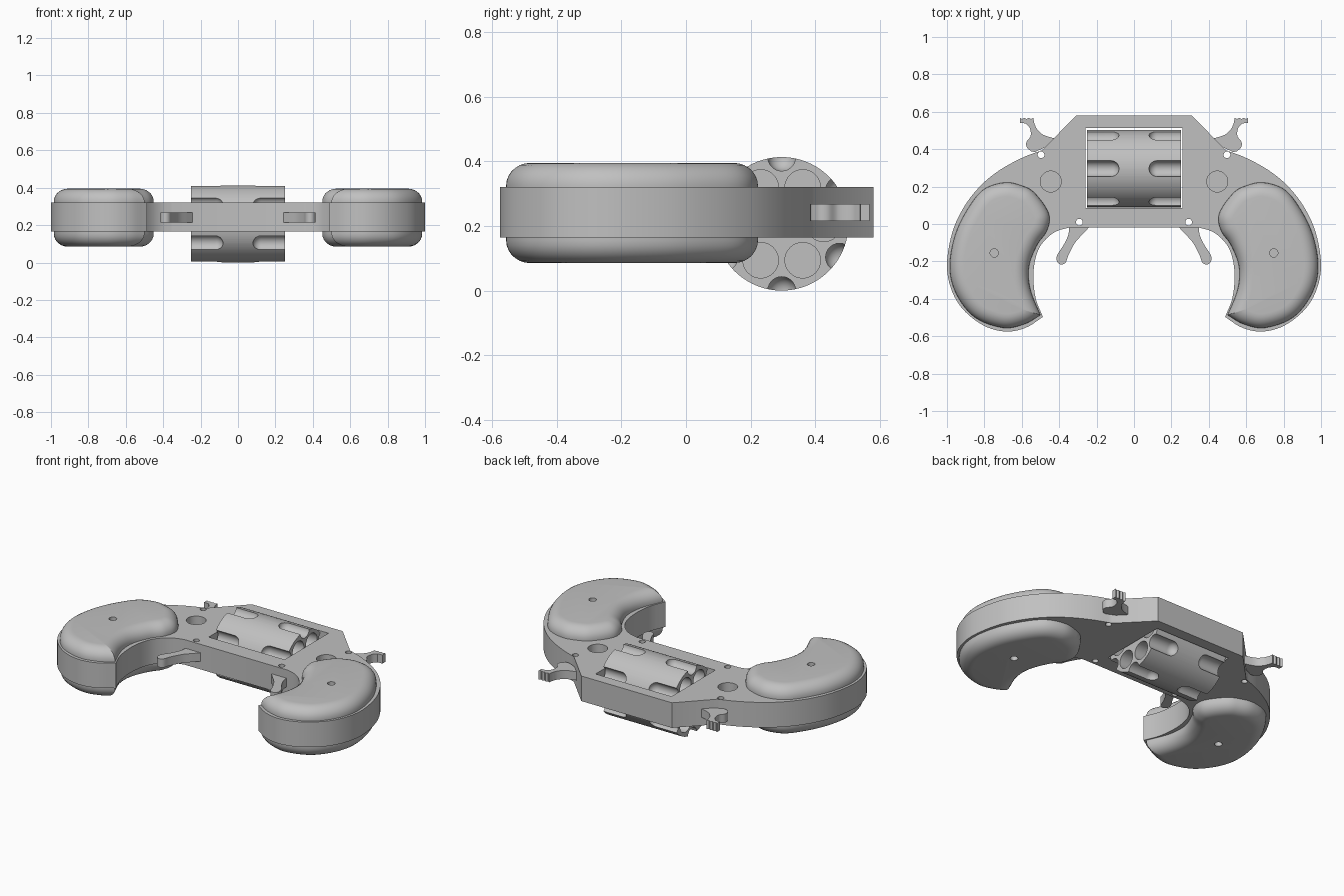
import bpy, bmesh, math
from mathutils import Vector

if "Cube" in bpy.data.objects:
    bpy.data.objects.remove(bpy.data.objects["Cube"])

steel = bpy.data.materials.new("grey_steel")
steel.diffuse_color = (0.53, 0.53, 0.53, 1)
steel.use_nodes = True
steel.node_tree.nodes["Principled BSDF"].inputs["Base Color"].default_value = steel.diffuse_color


def rings_object(name, rings):
    """Closed solid skinned through equal-length rings of 3D points."""
    bm = bmesh.new()
    vs = [[bm.verts.new(p) for p in r] for r in rings]
    n = len(vs[0])
    for a, b in zip(vs, vs[1:]):
        for i in range(n):
            j = (i + 1) % n
            bm.faces.new((a[i], a[j], b[j], b[i]))
    bm.faces.new(vs[0][::-1])
    bm.faces.new(vs[-1])
    bmesh.ops.recalc_face_normals(bm, faces=bm.faces)
    me = bpy.data.meshes.new(name)
    bm.to_mesh(me)
    bm.free()
    ob = bpy.data.objects.new(name, me)
    bpy.context.collection.objects.link(ob)
    me.materials.append(steel)
    return ob


def prism(name, pts, z0, z1):
    return rings_object(name, [[(x, y, z) for x, y in pts] for z in (z0, z1)])


def disc(x, y, r, z0, z1, n=32):
    pts = [(x + r * math.cos(2 * math.pi * i / n), y + r * math.sin(2 * math.pi * i / n))
           for i in range(n)]
    return prism("cutter", pts, z0, z1)


def spline(pts, steps=5):
    """Smooth open curve through the points."""
    p = [Vector(q) for q in pts]
    p = [2 * p[0] - p[1]] + p + [2 * p[-1] - p[-2]]
    out = []
    for a, b, c, d in zip(p, p[1:], p[2:], p[3:]):
        for k in range(steps):
            t = k / steps
            out.append(0.5 * (2 * b + (c - a) * t + (2 * a - 5 * b + 4 * c - d) * t * t
                              + (3 * b - a - 3 * c + d) * t ** 3))
    return out + [p[-2]]


def activate(ob):
    bpy.ops.object.select_all(action='DESELECT')
    ob.select_set(True)
    bpy.context.view_layer.objects.active = ob


def cut(ob, cutters):
    for c in cutters:
        m = ob.modifiers.new("cut", 'BOOLEAN')
        m.operation, m.solver, m.object = 'DIFFERENCE', 'EXACT', c
        activate(ob)
        bpy.ops.object.modifier_apply(modifier=m.name)
        bpy.data.objects.remove(c)


def finish(ob, mirror=False, angle=35):
    activate(ob)
    if mirror:
        m = ob.modifiers.new("mirror", 'MIRROR')
        m.use_mirror_merge = False
        bpy.ops.object.modifier_apply(modifier=m.name)
    bpy.ops.object.shade_smooth_by_angle(angle=math.radians(angle))


# Frame: flat plate with a window and pin holes
outer = spline([(.49, .395), (.6, .353), (.72, .287), (.82, .205), (.906, .096), (.97, -.04),
                (1, -.21), (.98, -.34), (.92, -.45), (.81, -.54), (.69, -.575),
                (.58, -.555), (.487, -.497)])
inner = spline([(.487, -.497), (.525, -.4), (.538, -.29), (.53, -.2), (.505, -.125),
                (.46, -.07), (.41, -.037), (.35, -.02)])
half = [Vector((.31, .58))] + outer + inner[1:]
outline = half + [Vector((-p.x, p.y)) for p in reversed(half)]
frame = prism("frame", outline, .165, .32)
cutters = [prism("cutter", [(-.26, .085), (.26, .085), (.26, .512), (-.26, .512)], 0, .5)]
for s in (-1, 1):
    cutters += [disc(s * .497, .37, .018, 0, .5), disc(s * .292, .01, .018, 0, .5),
                disc(s * .445, .227, .056, .24, .5)]
cut(frame, cutters)
finish(frame)

# Grips: curved slabs with rounded rims and a sharp heel
grip_pts = spline([(.5, -.487), (.548, -.37), (.564, -.28), (.555, -.2), (.515, -.107),
                   (.465, -.035), (.455, .055), (.53, .165), (.6, .205), (.69, .222),
                   (.8, .187), (.88, .095), (.955, -.055), (.985, -.23), (.95, -.375),
                   (.85, -.5), (.70, -.555), (.585, -.535), (.5, -.487)], 6)[:-1]


def nearest(p):
    best = None
    for a, b in zip(grip_pts, grip_pts[1:] + grip_pts[:1]):
        e = b - a
        q = a + e * max(0, min(1, (p - a).dot(e) / e.length_squared))
        if best is None or (p - q).length < (p - best).length:
            best = q
    return best


def inset_from(ring, step, d):
    """Move a ring inward until it lies d away from the outline."""
    out = []
    n = len(ring)
    for i, p in enumerate(ring):
        t = grip_pts[(i + 1) % n] - grip_pts[i - 1]
        q = nearest(p)
        g = (p - q) if (p - q).length > 1e-4 else Vector((t.y, -t.x))
        p = p + g.normalized() * step
        for _ in range(4):
            q = nearest(p)
            if (p - q).length > 1e-5:
                p = p + (p - q).normalized() * (d - (p - q).length)
        out.append(p)
    return out


rim, ring, last = [(grip_pts, .325)], grip_pts, 0
for k in range(1, 8):
    a = k / 7 * math.pi / 2
    d = .075 * (1 - math.cos(a))
    ring = inset_from(ring, d - last, d)
    last = d
    rim.append((ring, .325 + .07 * math.sin(a)))
rings = [[(p.x, p.y, .48 - z) for p in r] for r, z in reversed(rim)]
rings += [[(p.x, p.y, z) for p in r] for r, z in rim]
grip = rings_object("grips", rings)
cut(grip, [disc(.747, -.155, .022, .36, .5), disc(.747, -.155, .022, 0, .12)])
finish(grip, True, 40)

# Hammers with a serrated thumb spur
spur = [(.61 - .012 * i, .568 - .007 * (i % 2)) for i in range(7)]
hammer_pts = [(.61, .54)] + spur + spline(
    [(.535, .545), (.52, .51), (.485, .477), (.41, .453)]) + [(.43, .43), (.53, .385)] + spline(
    [(.55, .388), (.574, .412), (.574, .44), (.553, .47), (.556, .51), (.578, .538)])
finish(prism("hammers", hammer_pts, .215, .268), True)

# Triggers
trigger_pts = spline([(.345, -.012), (.352, -.06), (.378, -.115), (.41, -.165), (.412, -.2),
                      (.39, -.217), (.365, -.205), (.35, -.165), (.315, -.1), (.27, -.05),
                      (.235, -.012)])
finish(prism("triggers", trigger_pts, .215, .268), True)

# Revolving cylinder, lying along x, with chambers and flutes at both ends
CY, CZ, R = .296, .2065, .2065


def along_x(name, y, z, profile, n):
    """Stack of circles given as (x, radius) pairs."""
    return rings_object(name, [[(x, y + r * math.cos(2 * math.pi * i / n),
                                 z + r * math.sin(2 * math.pi * i / n)) for i in range(n)]
                               for x, r in profile])


drum = along_x("drum", CY, CZ, [(-.25, R), (.25, R)], 96)
cutters = []
for s in (-1, 1):
    for k in range(6):
        a = k * math.pi / 3
        cutters.append(along_x("cutter", CY + .13 * math.cos(a), CZ + .13 * math.sin(a),
                               [(s * .05, .055), (s * .3, .055)], 32))
        a += math.pi / 6
        tip = [(s * (.123 - .043 * math.cos(t)), .043 * math.sin(t))
               for t in [math.radians(d) for d in (4, 20, 35, 50, 65, 78, 90)]]
        cutters.append(along_x("cutter", CY + R * math.cos(a), CZ + R * math.sin(a),
                               tip + [(s * .3, .043)], 28))
cut(drum, cutters)
finish(drum)
